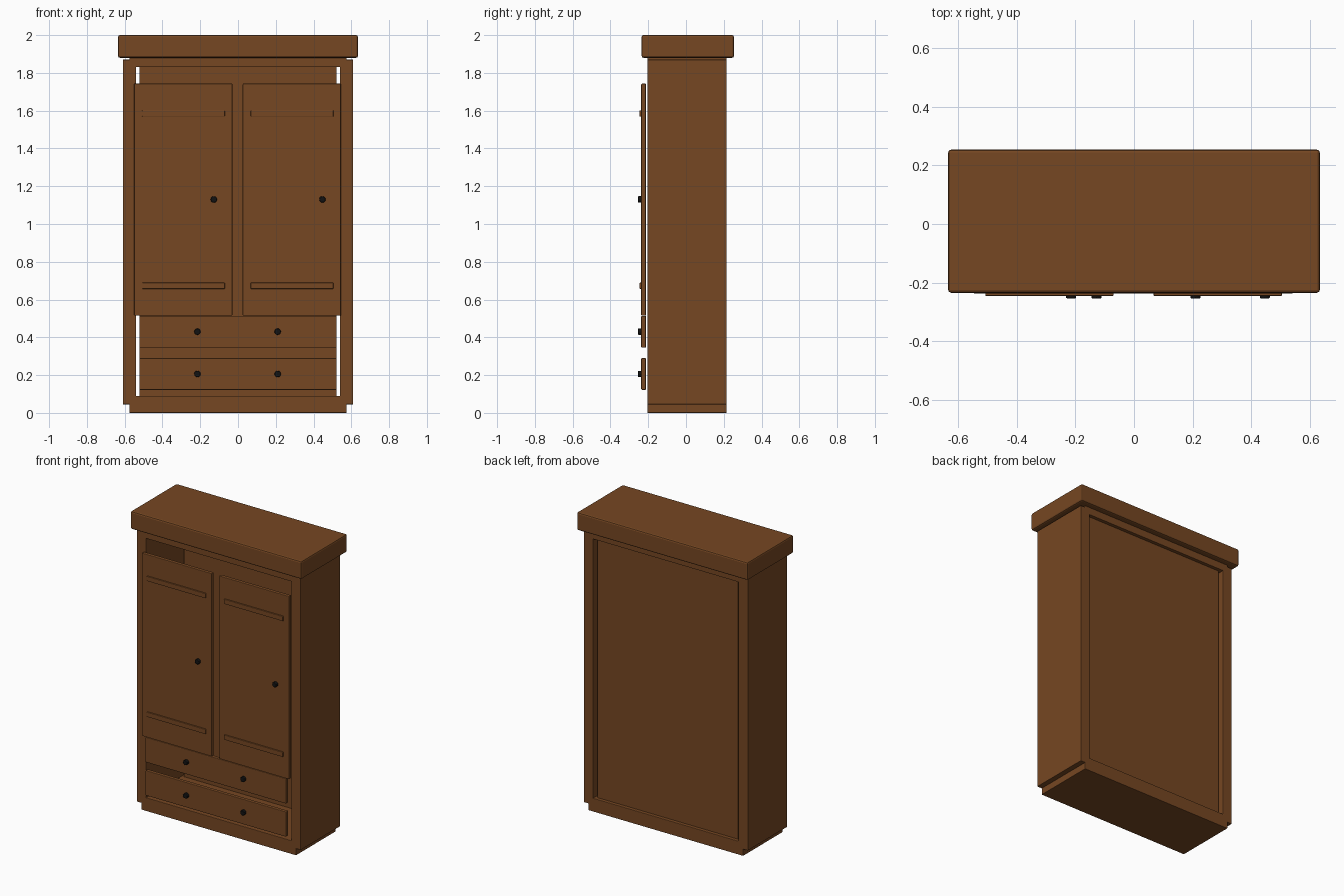
import bpy
import math

if "Cube" in bpy.data.objects:
    bpy.data.objects.remove(bpy.data.objects["Cube"])


def material(name, colour):
    mat = bpy.data.materials.new(name)
    mat.use_nodes = True
    mat.diffuse_color = colour
    mat.node_tree.nodes["Principled BSDF"].inputs["Base Color"].default_value = colour
    return mat


wood = material("brown_wood", (0.18, 0.063, 0.016, 1))
iron = material("black_iron", (0.006, 0.006, 0.006, 1))


def finish(name, mat, bevel):
    obj = bpy.context.object
    obj.name = name
    obj.data.materials.append(mat)
    if bevel:
        mod = obj.modifiers.new("soft_edges", "BEVEL")
        mod.width = bevel
        mod.segments = 2
    return obj


def board(name, x, y, z, bevel=0.003):
    """Box spanning the given (low, high) ranges."""
    spans = (x, y, z)
    bpy.ops.mesh.primitive_cube_add(size=1, location=[(a + b) / 2 for a, b in spans])
    bpy.context.object.scale = [b - a for a, b in spans]
    bpy.ops.object.transform_apply(location=False, rotation=False, scale=True)
    return finish(name, wood, bevel)


def knob(name, x, z):
    bpy.ops.mesh.primitive_cylinder_add(
        vertices=12, radius=0.017, depth=0.024,
        location=(x, -0.242, z), rotation=(math.pi / 2, 0, 0))
    finish(name, iron, 0.003)
    bpy.ops.object.shade_smooth_by_angle()


# Carcass
depth = (-0.205, 0.215)
board("left_side", (0.54, 0.61), depth, (0.045, 1.87))
board("right_side", (-0.61, -0.54), depth, (0.045, 1.87))
board("base_board", (-0.575, 0.575), depth, (0, 0.09))
board("top_board", (-0.575, 0.575), depth, (1.83, 1.885))
board("back_panel", (-0.522, 0.522), (0.175, 0.192), (0.088, 1.832), 0)
board("cornice", (-0.635, 0.635), (-0.235, 0.254), (1.88, 2.0), 0.01)

# Doors, each with two rails and a knob
front = (-0.237, -0.212)
for side, x0, x1, knob_x in (("right", -0.55, -0.03, -0.128), ("left", 0.025, 0.545, 0.447)):
    board(side + "_door", (x0, x1), front, (0.515, 1.743), 0.004)
    for level, z in (("upper", 1.585), ("lower", 0.673)):
        board(f"{side}_door_{level}_rail", (x0 + 0.042, x1 - 0.04),
              (-0.246, -0.23), (z - 0.016, z + 0.016))
    knob(side + "_door_knob", knob_x, 1.13)

# Drawer fronts with pairs of knobs
for level, z0, z1, knob_z in (("upper", 0.345, 0.513, 0.43), ("lower", 0.122, 0.29, 0.206)):
    board(level + "_drawer", (-0.522, 0.522), front, (z0, z1), 0.004)
    for side, x in (("right", -0.215), ("left", 0.21)):
        knob(f"{level}_drawer_{side}_knob", x, knob_z)
